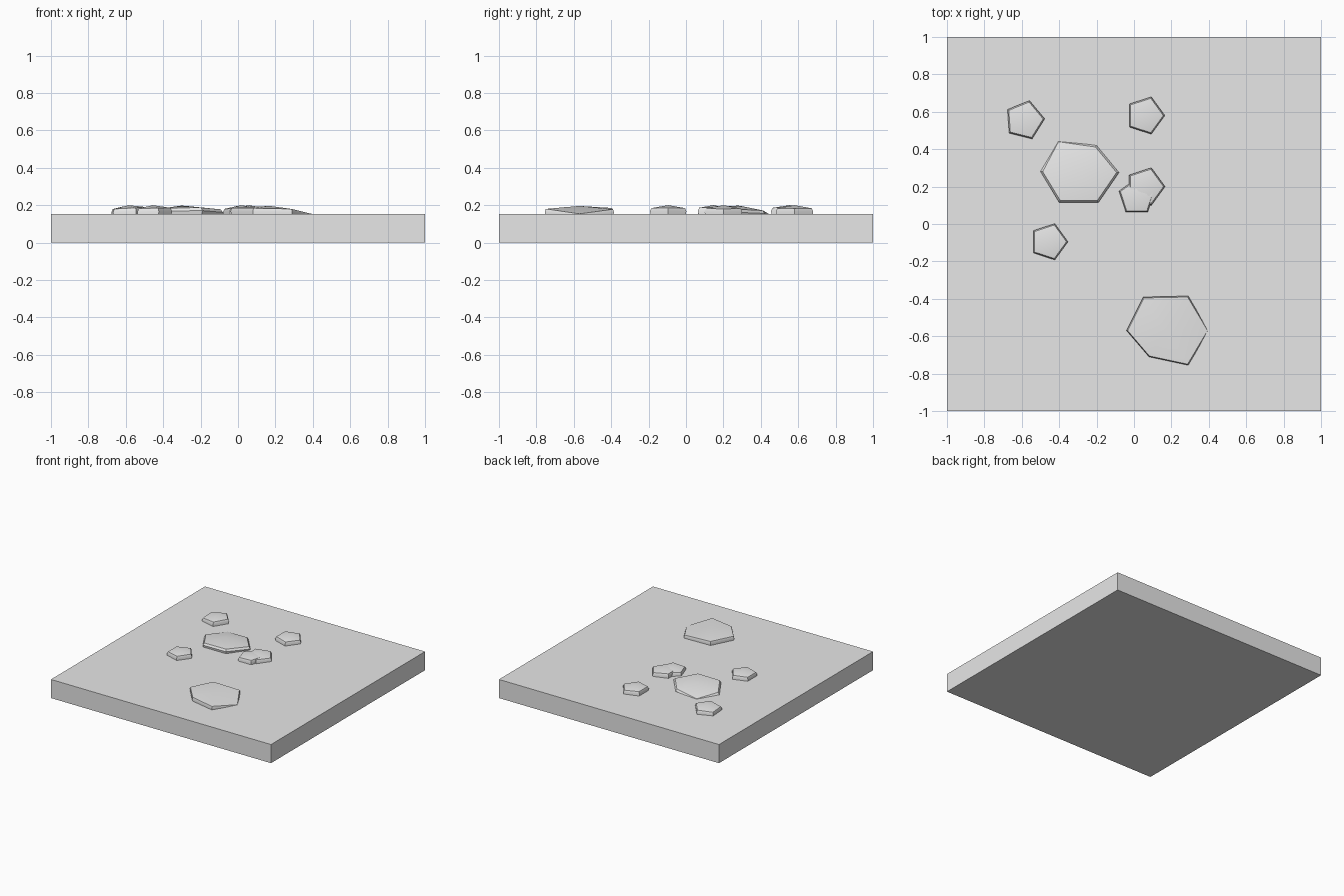
import bpy
import bmesh
import math
from mathutils import Vector

if "Cube" in bpy.data.objects:
    bpy.data.objects.remove(bpy.data.objects["Cube"], do_unlink=True)

GROUND = 0.153

stone = bpy.data.materials.new("pale_grey")
stone.use_nodes = True
stone.diffuse_color = (0.8, 0.8, 0.8, 1)
stone.node_tree.nodes["Principled BSDF"].inputs["Base Color"].default_value = (0.8, 0.8, 0.8, 1)


def finish(name, bm, smooth):
    bmesh.ops.recalc_face_normals(bm, faces=bm.faces)
    mesh = bpy.data.meshes.new(name)
    bm.to_mesh(mesh)
    bm.free()
    mesh.materials.append(stone)
    obj = bpy.data.objects.new(name, mesh)
    bpy.context.collection.objects.link(obj)
    if smooth:
        bpy.ops.object.select_all(action="DESELECT")
        obj.select_set(True)
        bpy.context.view_layer.objects.active = obj
        bpy.ops.object.shade_smooth_by_angle(angle=math.radians(35))


def rock(name, apex, outline, inset):
    """Low dome over an outline of shoulder points, with its foot sunk in the slab."""
    bm = bmesh.new()
    centre = Vector(apex)
    rings = []
    for scale, drop in ((inset, 0), (1, 0.016), (0.95, 0.06)):
        ring = []
        for x, y, z in outline:
            p = centre + (Vector((x, y, z)) - centre) * scale
            ring.append(bm.verts.new((p.x, p.y, z - drop)))
        rings.append(ring)
    top = bm.verts.new(apex)
    n = len(outline)
    for i in range(n):
        j = (i + 1) % n
        bm.faces.new((top, rings[0][i], rings[0][j]))
        for a, b in zip(rings, rings[1:]):
            bm.faces.new((a[i], b[i], b[j], a[j]))
    bm.faces.new(rings[-1])
    finish(name, bm, True)


# Square ground slab
bm = bmesh.new()
bmesh.ops.create_cube(bm, size=1)
bmesh.ops.scale(bm, vec=(2, 2, GROUND), verts=bm.verts)
bmesh.ops.translate(bm, vec=(0, 0, GROUND / 2), verts=bm.verts)
finish("ground_slab", bm, False)

# Two broad flat rocks, each tilted into the ground
rock("back_flat_rock", (-0.3, 0.28, 0.198), [
    (-0.5, 0.28, 0.17), (-0.4, 0.115, 0.185), (-0.19, 0.115, 0.187),
    (-0.08, 0.275, 0.178), (-0.2, 0.42, 0.172), (-0.41, 0.45, 0.155)], 0.94)
rock("front_flat_rock", (0.17, -0.57, 0.196), [
    (-0.04, -0.57, 0.185), (0.08, -0.71, 0.184), (0.29, -0.755, 0.18),
    (0.4, -0.57, 0.154), (0.29, -0.385, 0.178), (0.05, -0.39, 0.185)], 0.97)

# Small five-sided pebbles: centre, radius, turn in degrees, tilt along x
pebbles = {
    "back_right_pebble": (-0.585, 0.555, 0.108, 4, 0.05),
    "back_left_pebble": (0.06, 0.58, 0.105, 0, -0.02),
    "middle_pebble": (0.06, 0.2, 0.106, 0, -0.04),
    "leaning_pebble": (0.015, 0.145, 0.1, 18, 0.04),
    "front_right_pebble": (-0.455, -0.095, 0.102, 0, 0.02),
}
for name, (cx, cy, radius, turn, tilt) in pebbles.items():
    points = []
    for k in range(5):
        a = math.radians(turn + 72 * k)
        dx, dy = radius * math.cos(a), radius * math.sin(a)
        points.append((cx + dx, cy + dy, 0.184 + tilt * dx))
    rock(name, (cx, cy, 0.2), points, 0.92)
